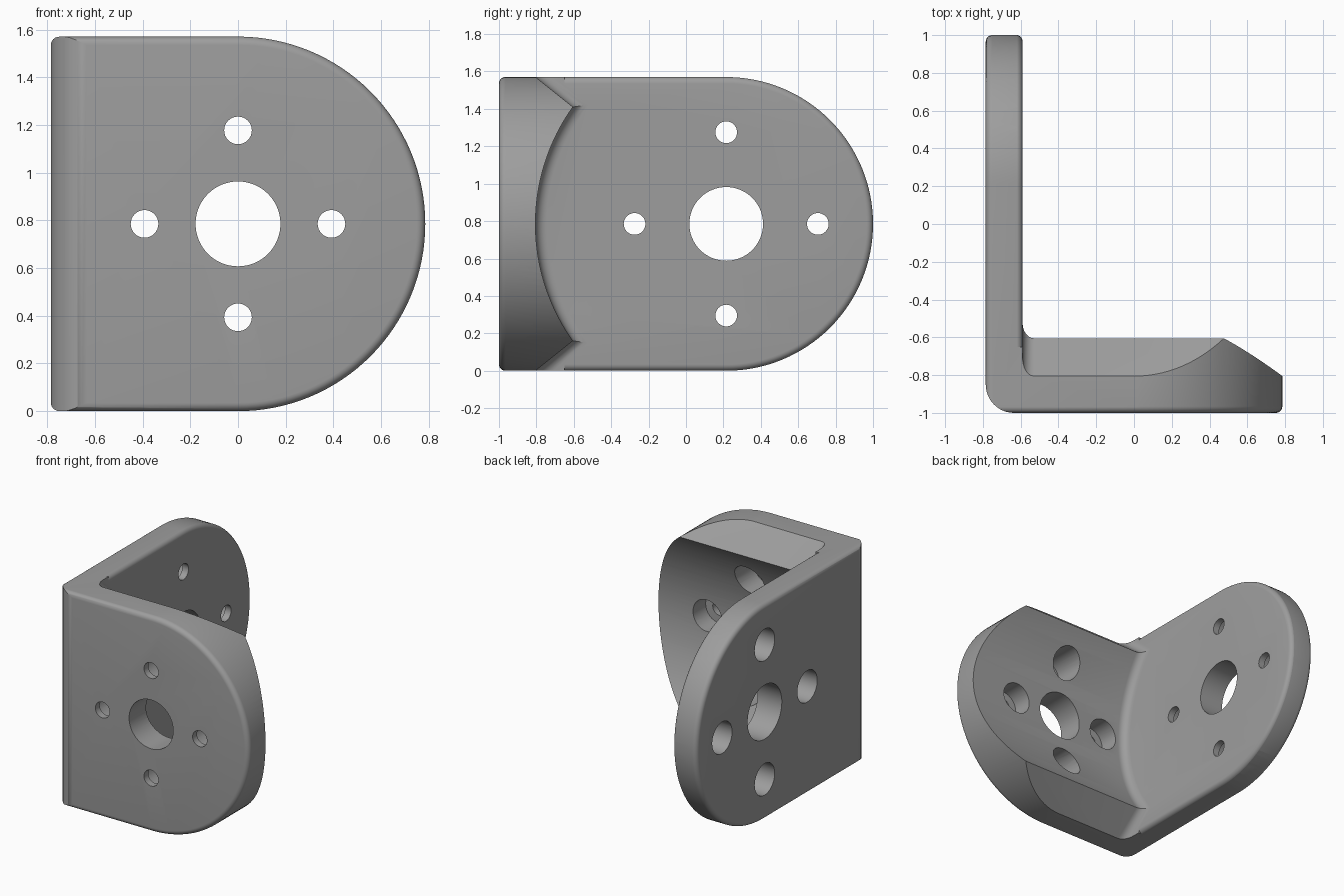
import bpy, bmesh, math

if "Cube" in bpy.data.objects:
    bpy.data.objects.remove(bpy.data.objects["Cube"])

ZC = 0.785      # mid height and end radius of both plates
RIM = 0.035     # rounding of the outer rims
INNER = -0.59   # inner face of the side plate

grey = bpy.data.materials.new("grey metal")
grey.diffuse_color = (0.34, 0.34, 0.34, 1)
grey.use_nodes = True
grey.node_tree.nodes["Principled BSDF"].inputs["Base Color"].default_value = grey.diffuse_color


def loft(name, loops, fillet=0.0):
    """Solid from matching loops of points, capped at both ends."""
    bm = bmesh.new()
    rings = [[bm.verts.new(p) for p in loop] for loop in loops]
    for a, b in zip(rings, rings[1:]):
        for i in range(len(a)):
            j = (i + 1) % len(a)
            bm.faces.new((a[i], a[j], b[j], b[i]))
    first = bm.faces.new(rings[0])
    bm.faces.new(rings[-1])
    bmesh.ops.recalc_face_normals(bm, faces=bm.faces)
    if fillet:
        bmesh.ops.bevel(bm, geom=list(first.edges), offset=fillet, segments=6,
                        profile=0.5, affect='EDGES')
        bmesh.ops.recalc_face_normals(bm, faces=bm.faces)
    mesh = bpy.data.meshes.new(name)
    bm.to_mesh(mesh)
    bm.free()
    mesh.materials.append(grey)
    ob = bpy.data.objects.new(name, mesh)
    bpy.context.collection.objects.link(ob)
    return ob


def combine(ob, tool, operation='DIFFERENCE'):
    mod = ob.modifiers.new("cut", 'BOOLEAN')
    mod.operation, mod.solver, mod.object = operation, 'EXACT', tool
    bpy.context.view_layer.objects.active = ob
    bpy.ops.object.modifier_apply(modifier=mod.name)
    bpy.data.objects.remove(tool)


def place(side, u, pos, z):
    return (pos, u, z) if side else (u, pos, z)


def d_loop(side, centre, pos, inset, start=-1.2):
    """Outline with one straight end and one half-round end."""
    r = ZC - inset
    pts = [(start, ZC - r)]
    for i in range(65):
        a = -math.pi / 2 + math.pi * i / 64
        pts.append((centre + r * math.cos(a), ZC + r * math.sin(a)))
    pts.append((start, ZC + r))
    return [place(side, u, pos, z) for u, z in pts]


def rim_steps(pos, sign, extra=0.0):
    """Quarter-round steps from the face inwards."""
    steps = []
    for i in range(7):
        t = math.pi / 2 * i / 6
        steps.append((pos + sign * RIM * (1 - math.cos(t)),
                      RIM * (1 - math.sin(t)) - extra))
    return steps


def cylinder(side, u, z, r, a, b, n=32):
    def ring(pos):
        return [place(side, u + r * math.cos(2 * math.pi * i / n), pos,
                      z + r * math.sin(2 * math.pi * i / n)) for i in range(n)]
    return loft("hole_cutter", [ring(a), ring(b)])


# blank: half-round front profile crossed with half-round side profile
steps = rim_steps(-1.0, 1, 0.0005) + [(1.3, -0.0005)]
bracket = loft("angle_bracket", [d_loop(0, 0.0, p, i) for p, i in steps])
steps = rim_steps(-0.785, 1) + [(1.3, 0.0)]
combine(bracket, loft("side_blank", [d_loop(1, 0.215, p, i) for p, i in steps]),
        'INTERSECT')

# rounded outer corner between the plates
corner = [(-0.635 - 0.15 * math.cos(math.pi / 2 * i / 12),
           -0.85 - 0.15 * math.sin(math.pi / 2 * i / 12)) for i in range(13)]
corner += [(-0.635, -1.1), (-0.9, -1.1), (-0.9, -0.85)]
combine(bracket, loft("corner_cutter",
                      [[(x, y, z) for x, y in corner] for z in (-0.3, 1.9)]))

# inner space: hollow curved back of the front plate, sloped edges, filleted root
radius = (0.625 ** 2 + 0.2 ** 2) / 0.4
half = math.asin(0.625 / radius)
profile = []
for i in range(41):
    a = -half + 2 * half * i / 40
    profile.append((-0.805 + radius * (1 - math.cos(a)), ZC + radius * math.sin(a)))
profile += [(-1.005, 1.73), (1.5, 1.73), (1.5, -0.16), (-1.005, -0.16)]
combine(bracket, loft("inner_cutter",
                      [[(x, y, z) for y, z in profile] for x in (INNER, 1.5)],
                      fillet=0.06))

# rounded inner rim of the side plate
box = [(-0.65, -0.3), (1.3, -0.3), (1.3, 1.9), (-0.65, 1.9)]
rim = loft("rim_cutter", [[(x, y, z) for y, z in box]
                          for x in (INNER - RIM, INNER + 0.05)])
steps = ([(INNER - 0.2, -0.001)] + rim_steps(INNER, -1, 0.001)[::-1]
         + [(INNER + 0.2, RIM)])
combine(rim, loft("rim_core", [d_loop(1, 0.215, p, i) for p, i in steps]))
combine(bracket, rim)

# bores: (side?, centre, big radius, spacing, through range, counterbore range)
for side, c, big, gap, through, bore in (
        (0, 0.0, 0.178, 0.392, (-1.2, -0.3), (-0.95, -0.3)),
        (1, 0.215, 0.197, 0.49, (-1.0, -0.4), (-1.0, -0.64))):
    combine(bracket, cylinder(side, c, ZC, big, *through, n=64))
    for du, dz in ((gap, 0), (-gap, 0), (0, gap), (0, -gap)):
        combine(bracket, cylinder(side, c + du, ZC + dz, 0.058, *through))
        combine(bracket, cylinder(side, c + du, ZC + dz, 0.115, *bore))

# smooth shading with sharp edges kept
bpy.ops.object.select_all(action='DESELECT')
bracket.select_set(True)
bpy.context.view_layer.objects.active = bracket
bpy.ops.object.shade_smooth_by_angle(angle=math.radians(30))
